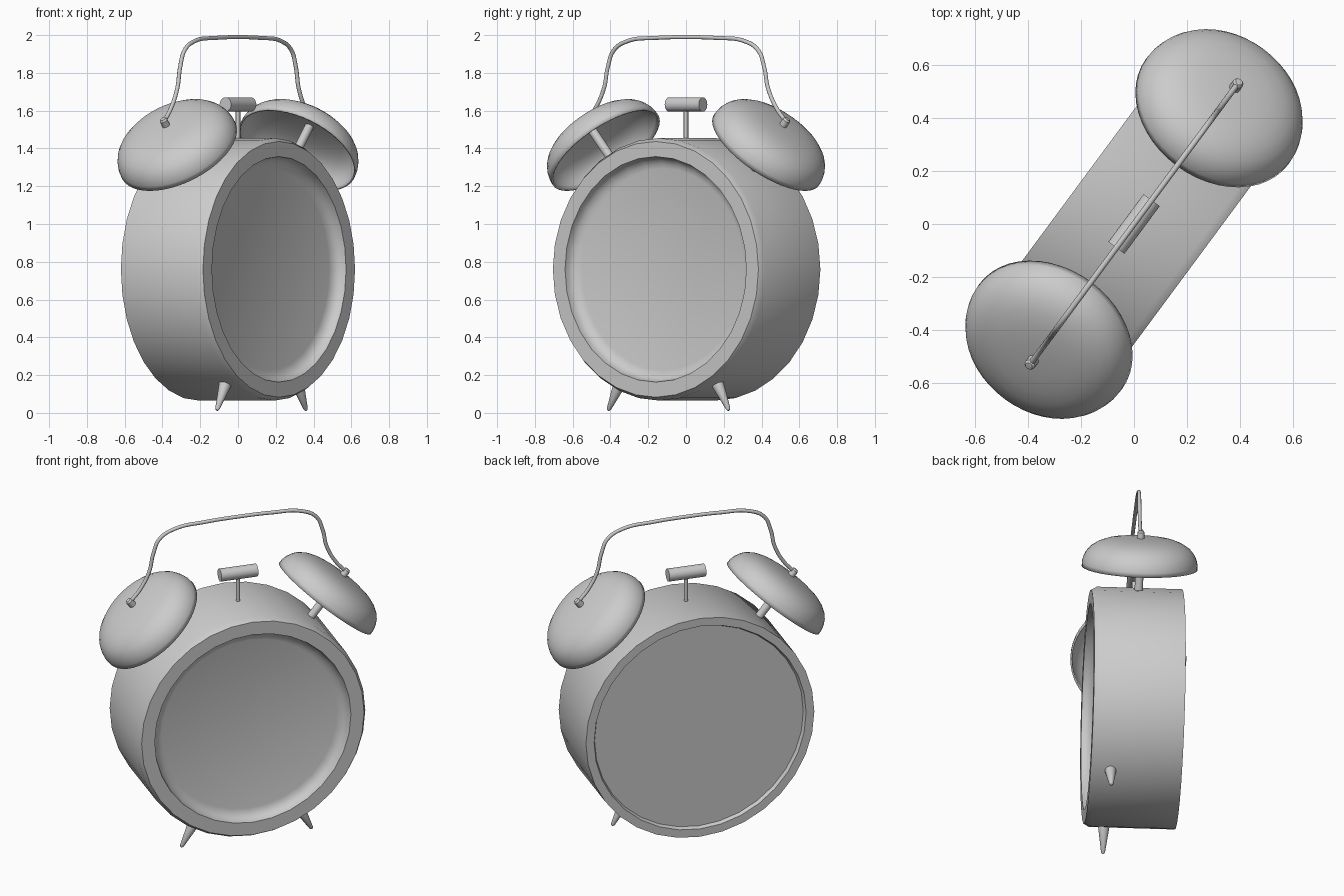
import bpy, bmesh
from math import sin, cos, pi, radians
from mathutils import Matrix, Vector

if "Cube" in bpy.data.objects:
    bpy.data.objects.remove(bpy.data.objects["Cube"])

TURN = Matrix.Rotation(radians(53.5), 4, 'Z')   # whole clock is turned on its base
CENTRE = Vector((0, 0, 0.76))                   # middle of the round case
BELL_TILT = radians(40)
LEG_TILT = radians(28)

grey = bpy.data.materials.new("metal grey")
grey.use_nodes = True
colour = (0.6, 0.6, 0.6, 1)
grey.diffuse_color = colour
grey.node_tree.nodes["Principled BSDF"].inputs["Base Color"].default_value = colour


def finish(obj, angle=30):
    obj.matrix_world = TURN @ obj.matrix_world
    obj.data.materials.append(grey)
    bpy.ops.object.select_all(action='DESELECT')
    obj.select_set(True)
    bpy.context.view_layer.objects.active = obj
    if obj.type == 'MESH':
        bpy.ops.object.shade_smooth_by_angle(angle=radians(angle))
    return obj


def lathe(name, profile, origin, axis, segments=32):
    """Spin (radius, height) points about an axis through origin."""
    bm = bmesh.new()
    rings = [[bm.verts.new((r * cos(2 * pi * i / segments), r * sin(2 * pi * i / segments), h))
              for i in range(segments)] for r, h in profile]
    for a, b in zip(rings, rings[1:]):
        for i in range(segments):
            j = (i + 1) % segments
            bm.faces.new((a[i], a[j], b[j], b[i]))
    bmesh.ops.remove_doubles(bm, verts=bm.verts, dist=1e-5)
    bmesh.ops.recalc_face_normals(bm, faces=bm.faces)
    mesh = bpy.data.meshes.new(name)
    bm.to_mesh(mesh)
    bm.free()
    obj = bpy.data.objects.new(name, mesh)
    bpy.context.collection.objects.link(obj)
    turn = Vector(axis).to_track_quat('Z', 'Y').to_matrix().to_4x4()
    obj.matrix_world = Matrix.Translation(origin) @ turn
    return finish(obj)


def rod(name, radius, start, end, origin, axis, segments=20):
    return lathe(name, [(0, start), (radius, start), (radius, end), (0, end)],
                 origin, axis, segments)


# Case: shallow recess at the back, chamfered rim and rounded dial recess in front
lathe("case", [(0, -0.235), (0.635, -0.235), (0.645, -0.257), (0.695, -0.257),
               (0.695, 0.238), (0.677, 0.27), (0.597, 0.27), (0.592, 0.245),
               (0.58, 0.226), (0.56, 0.212), (0.535, 0.205), (0, 0.205)],
      CENTRE, (0, -1, 0))

# Bells, posts, knobs and legs on both sides
for side, s in (("right", -1), ("left", 1)):
    out = Vector((s * sin(BELL_TILT), 0, cos(BELL_TILT)))
    bell = lathe(side + "_bell",
                 [(0.335, 0.823), (0.334, 0.85), (0.327, 0.878), (0.313, 0.907), (0.29, 0.934),
                  (0.255, 0.958), (0.21, 0.976), (0.15, 0.988), (0.08, 0.994), (0, 0.996)],
                 CENTRE, out, 48)
    shell = bell.modifiers.new("shell", 'SOLIDIFY')
    shell.thickness = 0.01
    rod(side + "_bell_post", 0.024, 0.67, 0.99, CENTRE, out)
    lathe(side + "_bell_knob", [(0, 0.98), (0.021, 0.98), (0.021, 1.03), (0.014, 1.04), (0, 1.042)],
          CENTRE, out, 20)
    down = Vector((s * sin(LEG_TILT), 0, -cos(LEG_TILT)))
    lathe(side + "_leg", [(0, 0.66), (0.033, 0.66), (0.033, 0.69), (0.012, 0.835),
                          (0.007, 0.845), (0, 0.848)],
          CENTRE + Vector((0, -0.155, 0)), down, 20)

# Hammer between the bells
rod("hammer_stem", 0.012, 1.42, 1.62, (0, 0, 0), (0, 0, 1))
rod("hammer_head", 0.038, -0.112, 0.112, (0, 0, 1.633), (1, 0, 0), 24)

# Carrying handle: a bent wire, mirrored about the middle
half = [(0.655, 1.545), (0.595, 1.615), (0.54, 1.72), (0.515, 1.83),
        (0.475, 1.92), (0.385, 1.968), (0.2, 1.985)]
path = [(-x, z) for x, z in half] + [(0, 1.989)] + half[::-1]
curve = bpy.data.curves.new("handle", 'CURVE')
curve.dimensions = '3D'
curve.bevel_depth = 0.011
curve.bevel_resolution = 3
curve.use_fill_caps = True
spline = curve.splines.new('BEZIER')
spline.bezier_points.add(len(path) - 1)
for point, (x, z) in zip(spline.bezier_points, path):
    point.co = (x, 0, z)
    point.handle_left_type = point.handle_right_type = 'AUTO'
handle = bpy.data.objects.new("handle", curve)
bpy.context.collection.objects.link(handle)
finish(handle)
